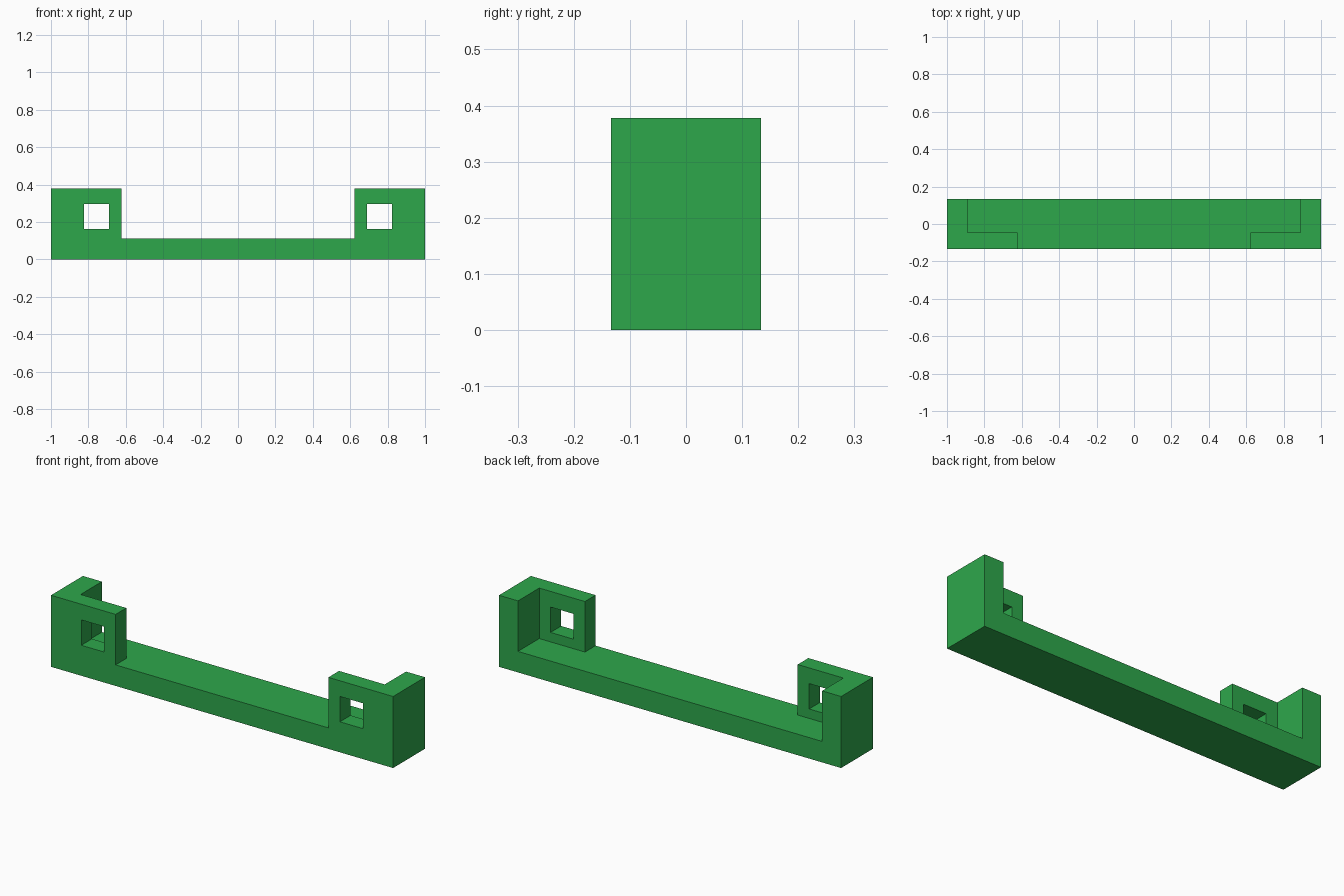
import bpy, bmesh

if "Cube" in bpy.data.objects:
    bpy.data.objects.remove(bpy.data.objects["Cube"])

green = bpy.data.materials.new("green")
green.diffuse_color = (0.027, 0.387, 0.071, 1)
green.use_nodes = True
green.node_tree.nodes["Principled BSDF"].inputs["Base Color"].default_value = green.diffuse_color

W, D, H = 1.0, 0.1333, 0.378      # half length, half depth, height
FLOOR = 0.111                     # top of the base bar
TAB_IN, WALL_IN, TAB_BACK = 0.622, 0.889, -0.0444


def prism(name, outline, z0, z1):
    """Extrude a plan outline (x, y) from z0 to z1."""
    bm = bmesh.new()
    face = bm.faces.new([bm.verts.new((x, y, z0)) for x, y in outline])
    ext = bmesh.ops.extrude_face_region(bm, geom=[face])
    for v in ext["geom"]:
        if isinstance(v, bmesh.types.BMVert):
            v.co.z = z1
    bmesh.ops.recalc_face_normals(bm, faces=bm.faces)
    mesh = bpy.data.meshes.new(name)
    bm.to_mesh(mesh)
    bm.free()
    mesh.materials.append(green)
    obj = bpy.data.objects.new(name, mesh)
    bpy.context.collection.objects.link(obj)
    return obj


def rect(x0, x1, y0, y1):
    return [(x0, y0), (x1, y0), (x1, y1), (x0, y1)]


def cut(body, cutter):
    cutter.hide_render = True
    cutter.hide_set(True)
    mod = body.modifiers.new(cutter.name, 'BOOLEAN')
    mod.operation, mod.solver, mod.object = 'DIFFERENCE', 'EXACT', cutter


# Solid bracket block
bracket = prism("bracket", rect(-W, W, -D, D), 0, H)

# T-shaped clearance leaves the base bar, end walls and front tabs
half = [(TAB_IN, -0.3), (TAB_IN, TAB_BACK), (WALL_IN, TAB_BACK), (WALL_IN, 0.3)]
clearance = half + [(-x, y) for x, y in reversed(half)]
cut(bracket, prism("clearance_cutter", clearance, FLOOR, 0.6))

# Square window through each front tab
for side, s in (("left", -1), ("right", 1)):
    x0, x1 = sorted((s * 0.689, s * 0.823))
    cut(bracket, prism(side + "_window_cutter", rect(x0, x1, -0.3, 0.0), 0.161, 0.295))
